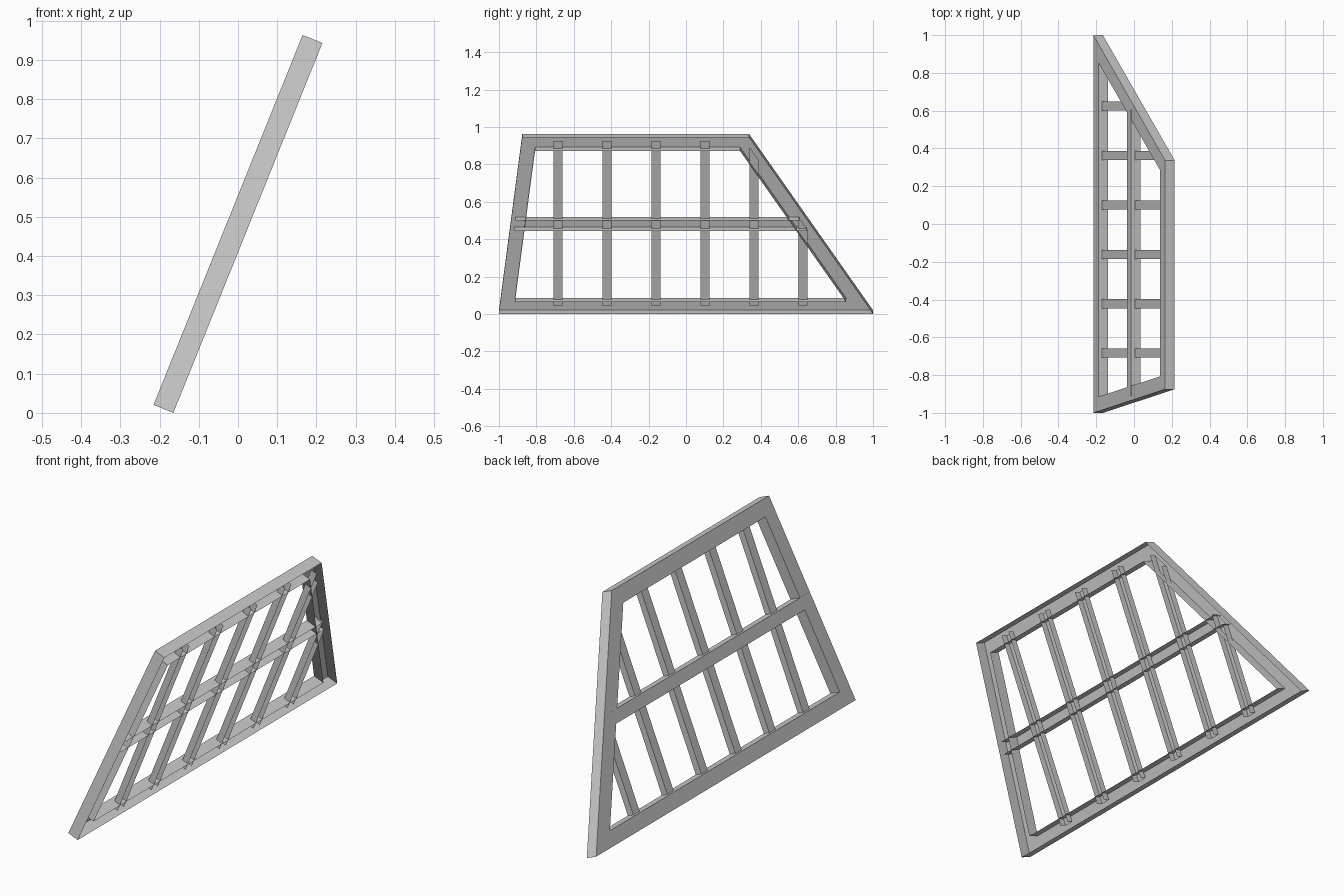
import bpy
from mathutils import Vector

if "Cube" in bpy.data.objects:
    bpy.data.objects.remove(bpy.data.objects["Cube"])

# Leaning plane: y along the panel, v up the slope, w through the thickness
U = Vector((0.3738, 0, 0.9275))
N = Vector((0.9275, 0, -0.3738))
ORIGIN = Vector((-0.2153, 0, 0.0204))
DEPTH = 0.0545
HEIGHT = 1.0165


def at(y, v, w):
    return ORIGIN + Vector((0, y, 0)) + U * v + N * w


def left_edge(v):
    return -1 + 0.125 * v / HEIGHT


def right_edge(v):
    return 1 - 0.663 * v / HEIGHT


def make(name, quads):
    # Each quad is four (y, v, w) points; shared corners are welded
    index, faces = {}, []
    for q in quads:
        faces.append([index.setdefault(p, len(index)) for p in q])
    mesh = bpy.data.meshes.new(name)
    mesh.from_pydata([at(*p) for p in index], [], faces)
    obj = bpy.data.objects.new(name, mesh)
    bpy.context.collection.objects.link(obj)
    return obj


def wall(p, q, w0, w1):
    return [(*p, w0), (*q, w0), (*q, w1), (*p, w1)]


def channel(name, pts, walls, w0, w1):
    # Pressed strip: flat web plus side walls, open at the back and ends
    quads = [[(*p, w0) for p in reversed(pts)]]
    quads += [wall(pts[i], pts[(i + 1) % 4], w0, w1) for i in walls]
    return make(name, quads)


def trapezoid(v0, v1, inset_left, inset_right):
    return [(left_edge(v0) + inset_left, v0), (right_edge(v0) - inset_right, v0),
            (right_edge(v1) - inset_right, v1), (left_edge(v1) + inset_left, v1)]


# Outer frame: hollow channel running round the trapezoid
outer = trapezoid(0, HEIGHT, 0, 0)
inner = trapezoid(0.07, 0.941, 0.077, 0.098)
quads = []
for i in range(4):
    j = (i + 1) % 4
    quads.append([(*inner[i], 0.0), (*inner[j], 0.0), (*outer[j], 0.0), (*outer[i], 0.0)])
    quads.append(wall(outer[i], outer[j], 0.0, DEPTH))
    quads.append(wall(inner[j], inner[i], 0.0, DEPTH))
make("frame", quads)

# Horizontal middle rail, ends cut parallel to the frame sides
channel("middle_rail", trapezoid(0.479, 0.538, 0.022, 0.042), (0, 2), -0.0005, 0.052)

# Upright bars, the last two cut short under the sloping side
HALF = 0.024
BOTTOM, TOP = 0.036, 0.984
for k in range(6):
    y = -0.684 + 0.2618 * k
    tops = [min(TOP, (1 - 0.042 - e) * HEIGHT / 0.663) for e in (y - HALF, y + HALF)]
    pts = [(y - HALF, BOTTOM), (y + HALF, BOTTOM),
           (y + HALF, tops[1]), (y - HALF, tops[0])]
    channel(f"upright_bar_{k + 1}", pts, (1, 3), 0.02, 0.052)
